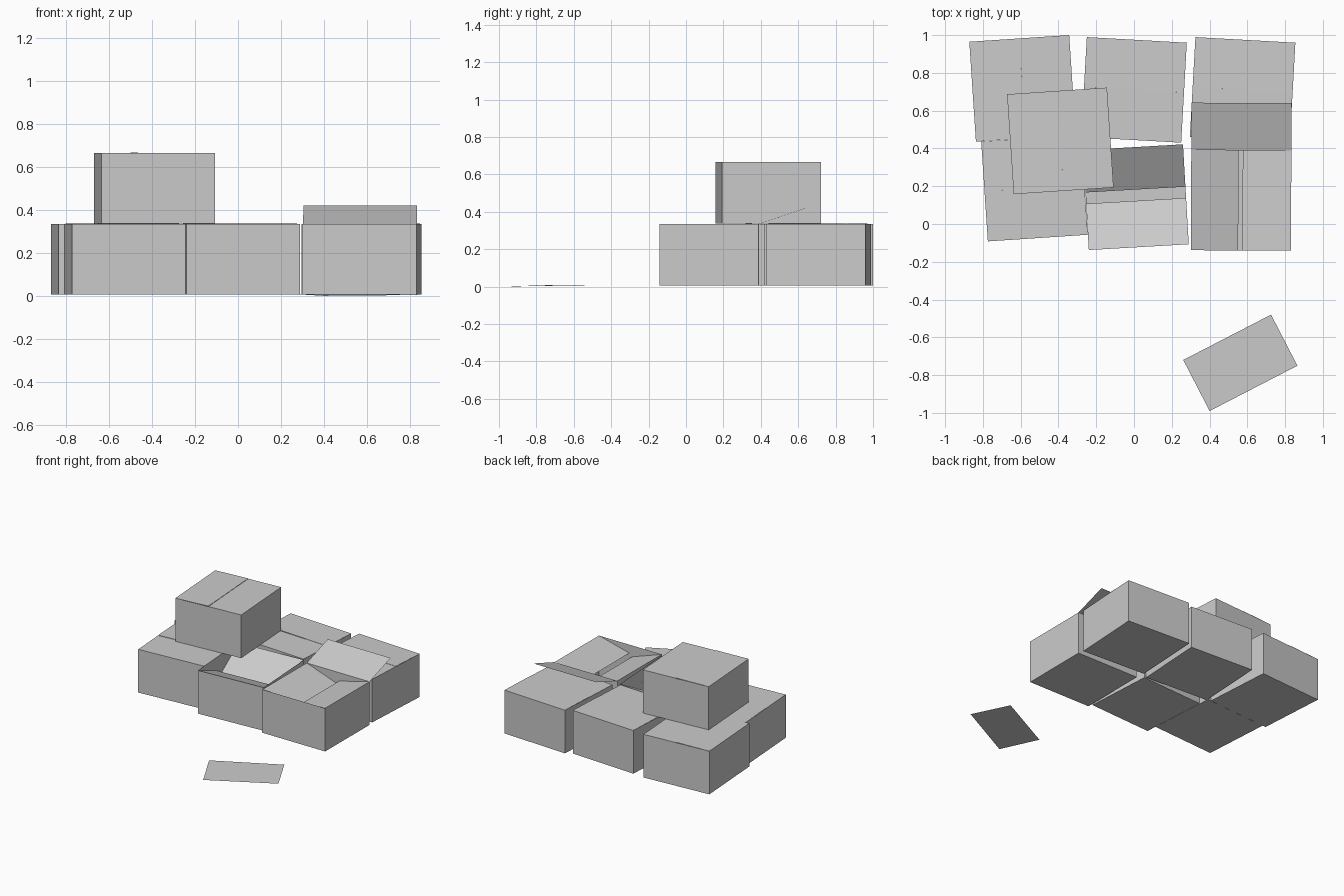
import bpy, bmesh
from math import radians, sin, cos
from mathutils import Matrix, Vector

cube = bpy.data.objects.get("Cube")
if cube:
    bpy.data.objects.remove(cube, do_unlink=True)

card = bpy.data.materials.new("grey cardboard")
card.use_nodes = True
GREY = (0.6, 0.6, 0.6, 1)
card.diffuse_color = GREY
card.node_tree.nodes["Principled BSDF"].inputs["Base Color"].default_value = GREY

SIZE, HEIGHT, BASE = 0.53, 0.328, 0.007
HALF = SIZE / 2


def make_object(name, bm, loc, turn):
    mesh = bpy.data.meshes.new(name)
    bm.to_mesh(mesh)
    bm.free()
    mesh.materials.append(card)
    obj = bpy.data.objects.new(name, mesh)
    obj.location = loc
    obj.rotation_euler.z = radians(turn)
    bpy.context.collection.objects.link(obj)
    return obj


def add_flap(bm, side, angle):
    """Sheet hinged on one top edge; a positive angle swings it up from closed."""
    a = radians(angle)
    reach, rise = HALF * cos(a), HALF * sin(a)
    spin = Matrix.Rotation(radians({"front": 0, "right": 90, "back": 180, "left": 270}[side]), 3, 'Z')
    pts = [(-HALF, -HALF, HEIGHT), (HALF, -HALF, HEIGHT),
           (HALF, -HALF + reach, HEIGHT + rise), (-HALF, -HALF + reach, HEIGHT + rise)]
    bm.faces.new([bm.verts.new(spin @ Vector(p)) for p in pts])


def make_box(name, x, y, turn, flaps, z=BASE):
    # Open carton: a cube without its top, then one sheet per flap
    bm = bmesh.new()
    bmesh.ops.create_cube(bm, size=1, matrix=Matrix.Translation((0, 0, HEIGHT / 2))
                          @ Matrix.Diagonal((SIZE, SIZE, HEIGHT, 1)))
    top = [f for f in bm.faces if f.normal.z > 0.5]
    bmesh.ops.delete(bm, geom=top, context='FACES_ONLY')
    for side, angle in flaps.items():
        add_flap(bm, side, angle)
    return make_object(name, bm, (x, y, z), turn)


# Flap sets; here "left" and "right" are the -x and +x edges
shut_across = {"front": 0, "back": 0.4}
shut_along = {"left": 0.5, "right": 0}

# Closed boxes
make_box("back_left_box", -0.59, 0.718, 3.8, shut_along)
make_box("back_middle_box", 0.0, 0.71, -3.2, shut_across)
make_box("back_right_box", 0.575, 0.71, -3.2, shut_across)
make_box("front_left_box", -0.527, 0.19, 3.8, shut_across)
make_box("stacked_box", -0.39, 0.44, 3.8, shut_along, BASE + HEIGHT + 0.002)

# Box with its flaps sagging inward
make_box("sagging_box", 0.01, 0.142, 3.3, {"front": -22, "back": -32})

# Box with a raised back flap and two sagging side flaps
make_box("open_box", 0.567, 0.125, -0.3, {"back": 180 - 18.8, "left": -19, "right": -14})

# Torn flap lying on the ground
bm = bmesh.new()
bmesh.ops.create_grid(bm, x_segments=1, y_segments=1, size=0.5,
                      matrix=Matrix.Diagonal((0.523, 0.304, 1, 1)))
for v in bm.verts:
    v.co.z = 0.004 if v.co.y < 0 else 0.008
    if v.co.y < 0 and v.co.x < 0:
        v.co.z = 0
make_object("torn_flap", bm, (0.563, -0.735, 0), 27.3)
